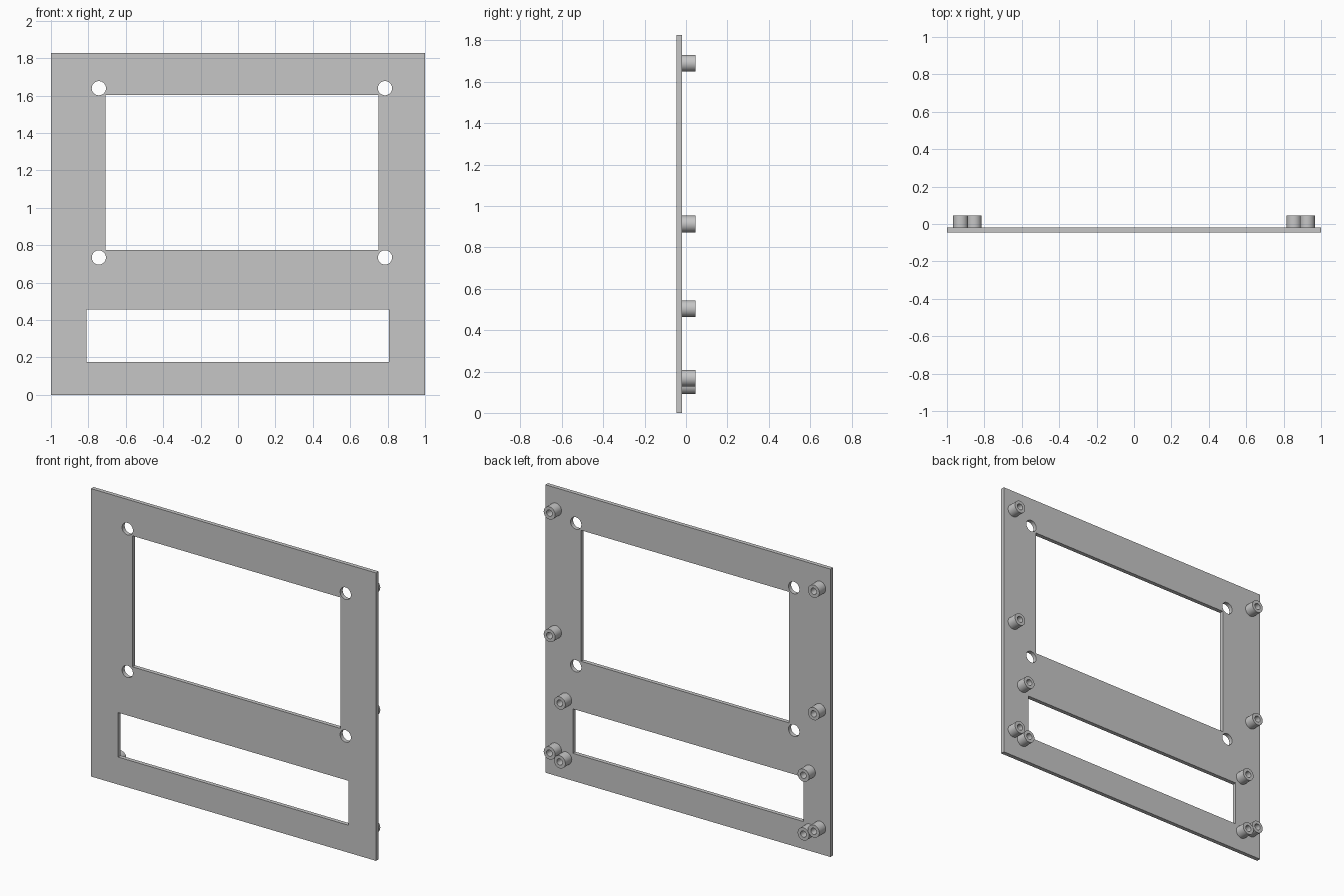
import bpy
from math import cos, sin, pi, radians

cube = bpy.data.objects.get("Cube")
if cube:
    bpy.data.objects.remove(cube)

grey = bpy.data.materials.new("light_grey")
grey.use_nodes = True
colour = (0.565, 0.565, 0.565, 1)
grey.diffuse_color = colour
grey.node_tree.nodes["Principled BSDF"].inputs["Base Color"].default_value = colour


def rectangle(x0, x1, z0, z1):
    return [(x0, z0), (x1, z0), (x1, z1), (x0, z1)]


def circle(x, z, r, n=40):
    return [(x + r * cos(2 * pi * i / n), z + r * sin(2 * pi * i / n)) for i in range(n)]


def plate(name, outlines, y0, y1):
    """Fill the outlines (inner ones become holes) and extrude from y0 to y1."""
    curve = bpy.data.curves.new(name, "CURVE")
    curve.dimensions = "2D"
    curve.fill_mode = "BOTH"
    curve.extrude = (y1 - y0) / 2
    for points in outlines:
        spline = curve.splines.new("POLY")
        spline.points.add(len(points) - 1)
        for point, (x, z) in zip(spline.points, points):
            point.co = (x, z, 0, 1)
        spline.use_cyclic_u = True
    curve.materials.append(grey)
    obj = bpy.data.objects.new(name, curve)
    bpy.context.collection.objects.link(obj)
    obj.location.y = (y0 + y1) / 2
    obj.rotation_euler.x = radians(90)
    bpy.ops.object.select_all(action="DESELECT")
    obj.select_set(True)
    bpy.context.view_layer.objects.active = obj
    bpy.ops.object.convert(target="MESH")
    # Weld the caps to the walls and shade only the round walls smooth
    bpy.ops.object.mode_set(mode="EDIT")
    bpy.ops.mesh.select_all(action="SELECT")
    bpy.ops.mesh.remove_doubles(threshold=0.0001)
    bpy.ops.mesh.normals_make_consistent(inside=False)
    bpy.ops.object.mode_set(mode="OBJECT")
    bpy.ops.object.shade_smooth_by_angle(angle=radians(30))


FRONT, BACK, POST_END = -0.045, -0.019, 0.045

# Panel with a display window, a lower slot and four screw holes
outlines = [rectangle(-1, 1, 0, 1.826),
            rectangle(-0.709, 0.75, 0.773, 1.604),
            rectangle(-0.81, 0.808, 0.174, 0.456)]
outlines += [circle(x, z, 0.038) for x in (-0.744, 0.786) for z in (0.734, 1.639)]
plate("front_panel", outlines, FRONT, BACK)

# Hollow mounting posts on the back
posts = [(0.927, z) for z in (0.168, 0.913, 1.69)] + [(0.855, z) for z in (0.131, 0.504)]
for side, label in ((1, "left"), (-1, "right")):
    for i, (x, z) in enumerate(posts, 1):
        rings = [circle(side * x, z, r) for r in (0.04, 0.02)]
        plate(f"{label}_mounting_post_{i}", rings, BACK, POST_END)
